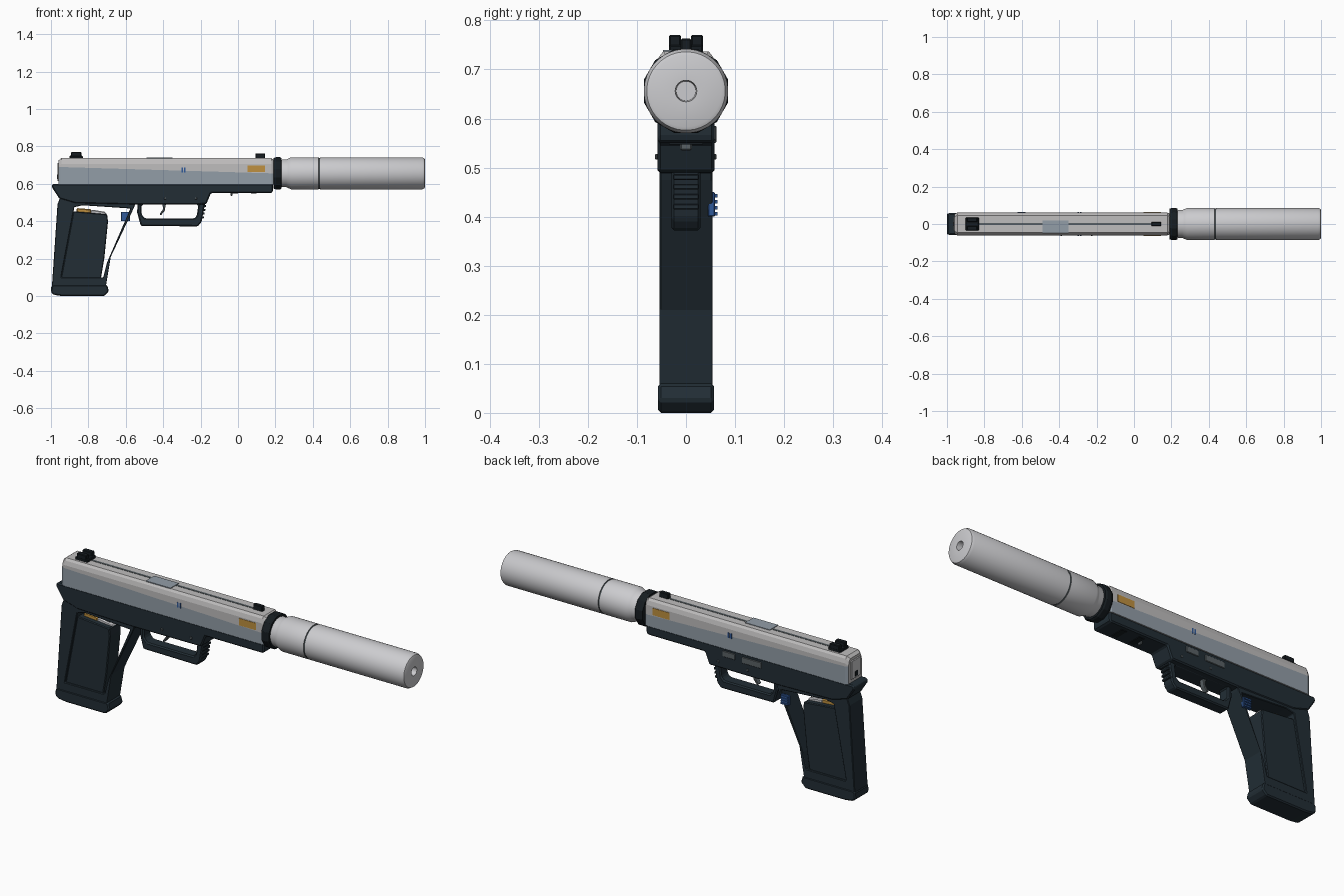
import bpy, bmesh, math
from mathutils import Matrix, Vector

if "Cube" in bpy.data.objects:
    bpy.data.objects.remove(bpy.data.objects["Cube"], do_unlink=True)


def material(name, rgb):
    m = bpy.data.materials.new(name)
    m.use_nodes = True
    m.diffuse_color = (*rgb, 1)
    m.node_tree.nodes["Principled BSDF"].inputs["Base Color"].default_value = (*rgb, 1)
    return m


DARK = material("dark slate", (0.016, 0.027, 0.036))
BLACK = material("near black", (0.008, 0.012, 0.015))
STEEL = material("light steel", (0.6, 0.6, 0.62))
WARM = material("warm grey", (0.52, 0.51, 0.51))
BLUEGREY = material("blue grey", (0.29, 0.34, 0.39))
MIDGREY = material("mid grey", (0.1, 0.12, 0.13))
GOLD = material("gold", (0.52, 0.28, 0.05))
BLUE = material("blue", (0.03, 0.1, 0.32))


def finish(name, bm, mats, smooth=False):
    bmesh.ops.recalc_face_normals(bm, faces=bm.faces)
    me = bpy.data.meshes.new(name)
    bm.to_mesh(me)
    bm.free()
    ob = bpy.data.objects.new(name, me)
    bpy.context.collection.objects.link(ob)
    for m in mats:
        me.materials.append(m)
    if smooth:
        bpy.ops.object.select_all(action="DESELECT")
        ob.select_set(True)
        bpy.context.view_layer.objects.active = ob
        bpy.ops.object.shade_smooth_by_angle(angle=math.radians(35))
    return ob


def bevel(ob, width, segments=1):
    if width:
        mod = ob.modifiers.new("bevel", "BEVEL")
        mod.width, mod.segments = width, segments
        mod.limit_method, mod.angle_limit = "ANGLE", math.radians(25)


def box(name, lo, hi, mat, bev=0):
    bm = bmesh.new()
    bmesh.ops.create_cube(bm, size=1)
    lo, hi = Vector(lo), Vector(hi)
    for v in bm.verts:
        v.co = (lo + hi) / 2 + v.co * (hi - lo)
    ob = finish(name, bm, [mat])
    bevel(ob, bev)
    return ob


def prism(name, outline, half, mat, bev=0, hole=None):
    """Side profile in x and z, extruded equally to both sides in y."""
    bm = bmesh.new()
    face = bm.faces.new([bm.verts.new((x, -half, z)) for x, z in outline])
    new = bmesh.ops.extrude_face_region(bm, geom=[face])["geom"]
    bmesh.ops.translate(bm, vec=(0, 2 * half, 0),
                        verts=[g for g in new if isinstance(g, bmesh.types.BMVert)])
    ob = finish(name, bm, [mat])
    if hole:
        cutter = prism(name + "_cutter", hole, half * 2, mat)
        cutter.hide_render = True
        cutter.hide_viewport = True
        mod = ob.modifiers.new("opening", "BOOLEAN")
        mod.operation, mod.object, mod.solver = "DIFFERENCE", cutter, "EXACT"
    bevel(ob, bev)
    return ob


AXIS = 0.656


def lathe(name, profile, mats, sides=40, bands=(), smooth=True):
    """Turned part around the bore; bands are profile steps in the second colour."""
    bm = bmesh.new()
    rings = []
    for x, r in profile:
        rings.append([bm.verts.new((x, r * math.cos(a), AXIS + r * math.sin(a)))
                      for a in [(i + 0.5) * math.tau / sides for i in range(sides)]])
    for k in range(len(rings) - 1):
        for i in range(sides):
            j = (i + 1) % sides
            f = bm.faces.new((rings[k][i], rings[k][j], rings[k + 1][j], rings[k + 1][i]))
            f.material_index = int(k in bands)
    bm.faces.new(rings[0])
    bm.faces.new(rings[-1])
    return finish(name, bm, mats, smooth)


# Slide: chamfered section lofted lengthwise, lower flank in the second colour
bm = bmesh.new()
rings = []
for x, inset in ((-0.96, 0.012), (-0.945, 0), (0.178, 0), (0.195, 0.012)):
    split = 0.69 - 0.03 * (x + 0.96)
    side = [(0.061, 0.597), (0.061, split), (0.061, 0.705), (0.055, 0.726), (0.046, 0.737)]
    half = [(y - inset * 0.6, z - inset * (z > 0.7)) for y, z in side]
    section = half + [(-y, z) for y, z in reversed(half)]
    rings.append([bm.verts.new((x, y, z)) for y, z in section])
n = len(rings[0])
for a, b in zip(rings, rings[1:]):
    for i in range(n):
        j = (i + 1) % n
        f = bm.faces.new((a[i], a[j], b[j], b[i]))
        f.material_index = int(i in (0, n - 2))
bm.faces.new(rings[0])
bm.faces.new(rings[-1])
finish("slide", bm, [WARM, BLUEGREY])

# Slide details
box("slide_rear_plate", (-0.966, -0.038, 0.615), (-0.958, 0.038, 0.712), STEEL, 0.003)
box("slide_rear_slot", (-0.968, -0.01, 0.625), (-0.96, 0.01, 0.65), BLACK)
box("top_groove", (-0.83, -0.006, 0.733), (0.1, 0.006, 0.7385), MIDGREY)
box("ejection_port_top", (-0.49, -0.047, 0.732), (-0.35, 0.02, 0.74), BLUEGREY)
for s, label in ((-1, "right"), (1, "left")):
    y0, y1 = sorted((s * 0.057, s * 0.063))
    box("gold_plate_" + label, (0.05, y0, 0.662), (0.145, y1, 0.698), GOLD)
    for k in range(2):
        x = -0.303 + 0.014 * k
        box(f"blue_tick_{label}_{k + 1}", (x, y0, 0.66), (x + 0.008, y1, 0.686), BLUE)
    # Frame pins
    for k, x in enumerate((-0.39, -0.225)):
        box(f"frame_pin_{label}_{k + 1}", (x - 0.006, y0, 0.516),
            (x + 0.006, y1 - 0.001 * s * (s > 0), 0.528), MIDGREY, 0.002)

# Sights
box("rear_sight_base", (-0.9, -0.035, 0.73), (-0.83, 0.035, 0.75), BLACK, 0.003)
for s, label in ((-1, "right"), (1, "left")):
    y0, y1 = sorted((s * 0.01, s * 0.035))
    box("rear_sight_post_" + label, (-0.892, y0, 0.745), (-0.838, y1, 0.77), BLACK, 0.003)
box("front_sight", (0.093, -0.011, 0.73), (0.145, 0.011, 0.763), BLACK, 0.003)

# Frame
prism("frame", [(-0.99, 0.6), (-0.997, 0.585), (-0.955, 0.52), (-0.87, 0.495), (-0.56, 0.488),
                (-0.17, 0.49), (-0.145, 0.55), (0.18, 0.55), (0.187, 0.56), (0.187, 0.6)],
      0.058, DARK, 0.007)
for k in range(2):
    x = -0.03 + 0.1 * k
    box(f"rail_notch_{k + 1}", (x, -0.035, 0.547), (x + 0.03, 0.035, 0.552), BLACK)
box("rail_catch", (-0.04, -0.012, 0.535), (-0.03, 0.012, 0.555), MIDGREY, 0.003)

# Grip with side opening, and the magazine showing inside it
prism("grip", [(-0.95, 0.53), (-0.965, 0.49), (-0.995, 0.05), (-0.707, 0.05),
               (-0.68, 0.21), (-0.555, 0.475), (-0.54, 0.52)],
      0.054, DARK, 0.008,
      hole=[(-0.875, 0.475), (-0.83, 0.485), (-0.575, 0.468), (-0.7, 0.18),
            (-0.72, 0.1), (-0.945, 0.1), (-0.94, 0.13)])
prism("magazine", [(-0.88, 0.453), (-0.7, 0.437), (-0.695, 0.4), (-0.715, 0.2), (-0.735, 0.08),
                   (-0.95, 0.08), (-0.942, 0.12)], 0.046, DARK, 0.004)
prism("magazine_round", [(-0.865, 0.446), (-0.862, 0.47), (-0.785, 0.464), (-0.785, 0.44)],
      0.02, GOLD, 0.005)
prism("magazine_lip", [(-0.79, 0.44), (-0.785, 0.462), (-0.71, 0.45), (-0.7, 0.432)],
      0.018, STEEL, 0.005)
prism("magazine_base", [(-0.998, 0.055), (-1.0, 0.02), (-0.985, 0.006), (-0.94, 0),
                        (-0.715, 0), (-0.69, 0.025), (-0.7, 0.06), (-0.98, 0.06)],
      0.057, DARK, 0.006)

# Magazine release with grip ridges
box("magazine_release", (-0.625, 0.045, 0.4), (-0.578, 0.059, 0.45), BLUE, 0.002)
for k in range(4):
    z = 0.402 + 0.0125 * k
    box(f"release_ridge_{k + 1}", (-0.622, 0.055, z), (-0.581, 0.064, z + 0.007), BLUE)

# Trigger guard, its front ribs and the trigger
prism("trigger_guard", [(-0.535, 0.5), (-0.54, 0.45), (-0.52, 0.375), (-0.215, 0.372),
                        (-0.195, 0.395), (-0.175, 0.5)], 0.03, DARK, 0.006,
      hole=[(-0.515, 0.488), (-0.515, 0.435), (-0.495, 0.414), (-0.235, 0.414),
            (-0.22, 0.43), (-0.212, 0.488)])
for k in range(4):
    z = 0.415 + 0.02 * k
    x = -0.192 + 0.0038 * k
    box(f"guard_rib_{k + 1}", (x - 0.02, -0.026, z), (x + 0.01, 0.026, z + 0.011), DARK, 0.002)
prism("trigger", [(-0.405, 0.495), (-0.4, 0.465), (-0.42, 0.437), (-0.412, 0.432),
                  (-0.392, 0.455), (-0.385, 0.495)], 0.014, MIDGREY, 0.003)

# Controls on the left of the frame
box("slide_stop", (-0.32, 0.05, 0.555), (-0.25, 0.062, 0.585), MIDGREY, 0.002)
box("takedown_lever", (-0.47, 0.05, 0.55), (-0.36, 0.062, 0.582), MIDGREY, 0.002)

# Muzzle collar and suppressor
lathe("muzzle_collar", [(0.19, 0.084), (0.203, 0.089), (0.225, 0.089), (0.233, 0.084)],
      [BLACK], 12, smooth=False)
lathe("suppressor", [(0.225, 0.068), (0.237, 0.074), (0.258, 0.074), (0.27, 0.08), (0.285, 0.086),
                     (0.431, 0.086), (0.432, 0.083), (0.438, 0.083), (0.439, 0.086),
                     (0.985, 0.086), (0.997, 0.08), (1.0, 0.073), (1.0, 0.022),
                     (0.96, 0.02)], [STEEL, MIDGREY], bands=(5, 6, 7))
